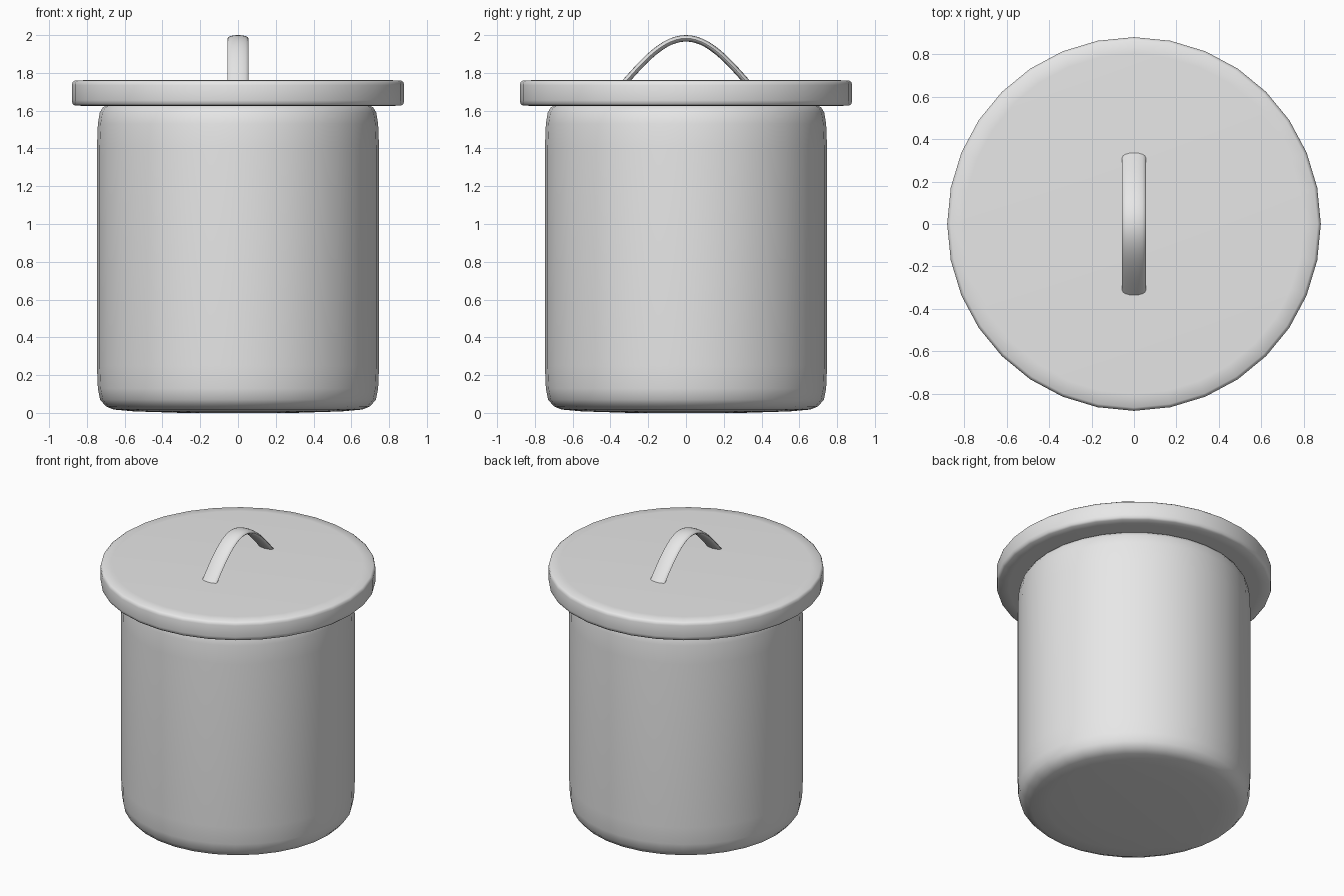
import bpy, bmesh, math
from mathutils import Vector

cube = bpy.data.objects.get("Cube")
if cube:
    bpy.data.objects.remove(cube, do_unlink=True)

grey = bpy.data.materials.new("light_grey")
grey.use_nodes = True
colour = (0.8, 0.8, 0.8, 1)
grey.diffuse_color = colour
grey.node_tree.nodes["Principled BSDF"].inputs["Base Color"].default_value = colour


def loft(name, rings):
    """Skin a list of point rings and cap both ends."""
    bm = bmesh.new()
    loops = [[bm.verts.new(p) for p in ring] for ring in rings]
    n = len(loops[0])
    for a, b in zip(loops, loops[1:]):
        for i in range(n):
            j = (i + 1) % n
            bm.faces.new((a[i], a[j], b[j], b[i]))
    bm.faces.new(loops[0][::-1])
    bm.faces.new(loops[-1])
    bmesh.ops.recalc_face_normals(bm, faces=bm.faces)
    mesh = bpy.data.meshes.new(name)
    bm.to_mesh(mesh)
    bm.free()
    mesh.materials.append(grey)
    obj = bpy.data.objects.new(name, mesh)
    bpy.context.collection.objects.link(obj)
    bpy.ops.object.select_all(action='DESELECT')
    obj.select_set(True)
    bpy.context.view_layer.objects.active = obj
    bpy.ops.object.shade_smooth_by_angle(angle=math.radians(50))
    return obj


def circle(r, z, sides=32):
    steps = [math.tau * i / sides for i in range(sides)]
    return [(r * math.cos(a), r * math.sin(a), z) for a in steps]


# Body: straight wall with a soft base and shoulder
body = [(0.3, 0), (0.55, 0.008), (0.66, 0.018), (0.7, 0.035), (0.73, 0.07),
        (0.742, 0.13), (0.747, 0.25), (0.747, 1.4), (0.742, 1.53),
        (0.732, 1.59), (0.715, 1.618), (0.68, 1.635)]
loft("body", [circle(r, z) for r, z in body])

# Lid: thick disc with a slightly eased rim
lid = [(0.8, 1.625), (0.865, 1.627), (0.876, 1.637), (0.88, 1.655),
       (0.88, 1.735), (0.876, 1.75), (0.865, 1.759), (0.8, 1.762)]
loft("lid", [circle(r, z) for r, z in lid])

# Handle: flattened rod swept along an arch from front to back
half_span, rise, foot = 0.325, 0.235, 1.748
rings = []
for k in range(25):
    t = math.pi * (k / 24 - 0.5)
    centre = Vector((0, half_span * t * 2 / math.pi, foot + rise * math.cos(t)))
    slope = -rise * math.sin(t) * math.pi / 2 / half_span
    normal = Vector((0, -slope, 1)).normalized()
    rings.append([centre + Vector((0.056 * math.cos(a), 0, 0)) + normal * 0.017 * math.sin(a)
                  for a in (math.tau * i / 16 for i in range(16))])
loft("handle", rings)
